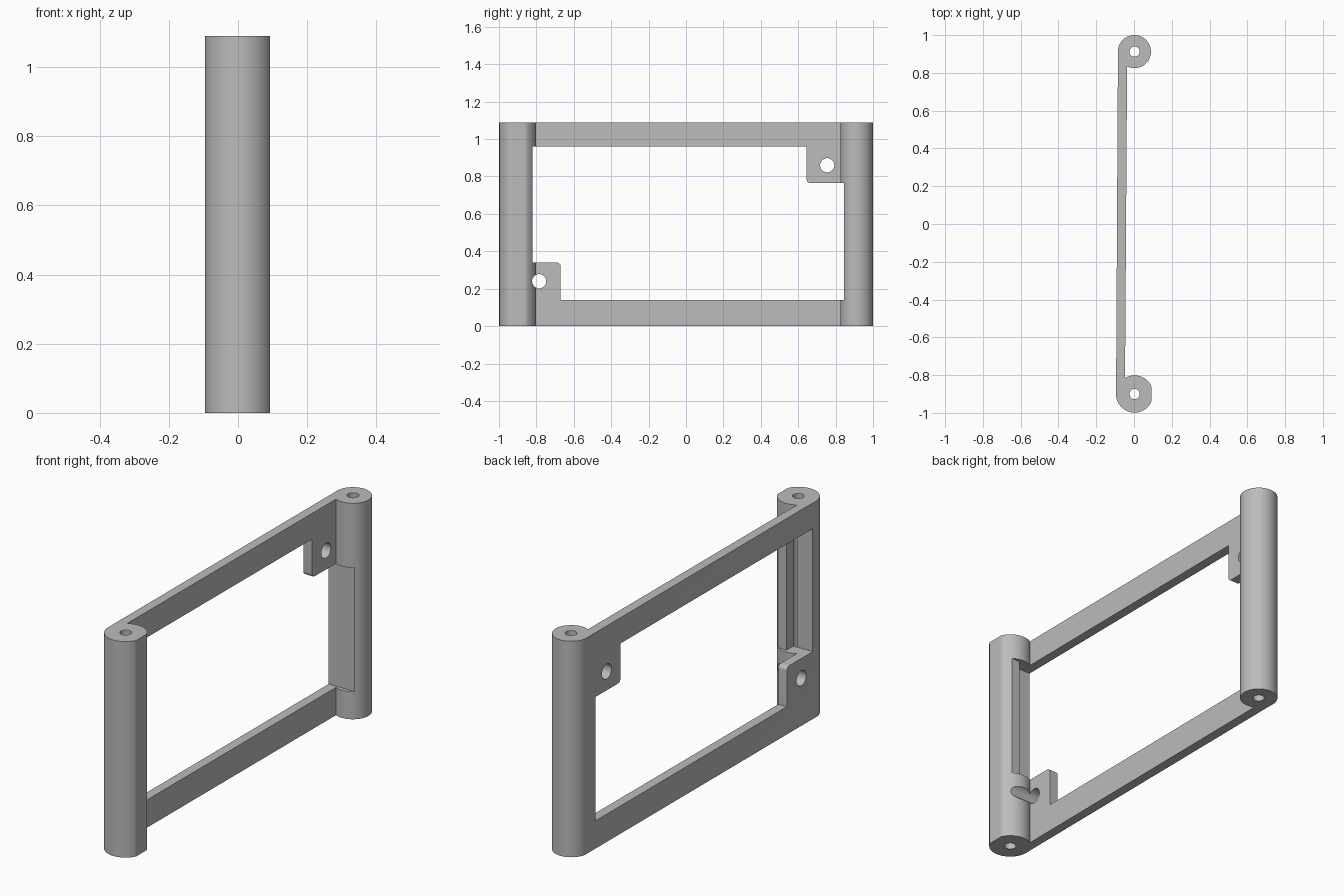
import bpy, bmesh, math

cube = bpy.data.objects.get("Cube")
if cube:
    bpy.data.objects.remove(cube, do_unlink=True)

HEIGHT = 1.09
grey = bpy.data.materials.new("plain grey")
grey.use_nodes = True
grey.diffuse_color = (0.5, 0.5, 0.5, 1)
grey.node_tree.nodes["Principled BSDF"].inputs["Base Color"].default_value = (0.5, 0.5, 0.5, 1)


def prism(name, points, offset):
    """Extrude a closed outline of 3D points along an offset."""
    bm = bmesh.new()
    face = bm.faces.new([bm.verts.new(p) for p in points])
    new = bmesh.ops.extrude_face_region(bm, geom=[face])["geom"]
    bmesh.ops.translate(bm, vec=offset, verts=[v for v in new if isinstance(v, bmesh.types.BMVert)])
    bmesh.ops.recalc_face_normals(bm, faces=bm.faces)
    mesh = bpy.data.meshes.new(name)
    bm.to_mesh(mesh)
    bm.free()
    mesh.materials.append(grey)
    obj = bpy.data.objects.new(name, mesh)
    bpy.context.collection.objects.link(obj)
    return obj


def circle(r, n=64):
    return [(r * math.cos(2 * math.pi * i / n), r * math.sin(2 * math.pi * i / n)) for i in range(n)]


def upright(name, x, y, r, z=0.0, h=HEIGHT, flat=1.0):
    return prism(name, [(min(x + a, flat), y + b, z) for a, b in circle(r)], (0, 0, h))


def side_cut(name, outline):
    """Cutter running across x from a (y, z) outline."""
    return prism(name, [(-0.3, y, z) for y, z in outline], (0.6, 0, 0))


def combine(target, tool, operation):
    mod = target.modifiers.new(tool.name, "BOOLEAN")
    mod.operation, mod.solver, mod.object = operation, "EXACT", tool
    bpy.context.view_layer.objects.active = target
    bpy.ops.object.modifier_apply(modifier=mod.name)
    bpy.data.objects.remove(tool, do_unlink=True)


def fillet(cy, cz, r, start):
    """Clockwise quarter arc for a rounded tab corner."""
    return [(cy + r * math.cos(start - math.pi * i / 12), cz + r * math.sin(start - math.pi * i / 12))
            for i in range(7)]


# Slightly slanted side plate joining two posts
frame = prism("side_frame", [(-0.095, -0.9, 0), (-0.048, -0.9, 0),
                             (-0.036, 0.913, 0), (-0.085, 0.913, 0)], (0, 0, HEIGHT))
combine(frame, upright("front_post", 0.003, -0.9, 0.0985, flat=0.092), "UNION")
combine(frame, upright("back_post", 0.002, 0.9125, 0.0875), "UNION")

# Window that leaves two rounded tabs in opposite corners
window = [(-0.82, 0.34)] + fillet(-0.69, 0.32, 0.02, math.pi / 2)
window += [(-0.67, 0.14), (0.845, 0.14), (0.845, 0.765)]
window += fillet(0.665, 0.785, 0.02, -math.pi / 2) + [(0.645, 0.96), (-0.82, 0.96)]
combine(frame, side_cut("window", window), "DIFFERENCE")

# Deeper groove along the front post
groove = prism("groove", [(-0.2, -0.875, 0.34), (0.012, -0.875, 0.34),
                          (0.012, -0.8, 0.34), (-0.2, -0.8, 0.34)], (0, 0, 0.62))
combine(frame, groove, "DIFFERENCE")

# Screw holes through the tabs and bores along the posts
for y, z in ((-0.785, 0.24), (0.755, 0.86)):
    hole = side_cut("tab_hole", [(y + a, z + b) for a, b in circle(0.038, 40)])
    combine(frame, hole, "DIFFERENCE")
for y in (-0.9, 0.9125):
    combine(frame, upright("post_bore", 0.003, y, 0.027, -0.1, HEIGHT + 0.2), "DIFFERENCE")

bpy.ops.object.select_all(action="DESELECT")
frame.select_set(True)
bpy.context.view_layer.objects.active = frame
bpy.ops.object.shade_smooth_by_angle(angle=math.radians(25))
